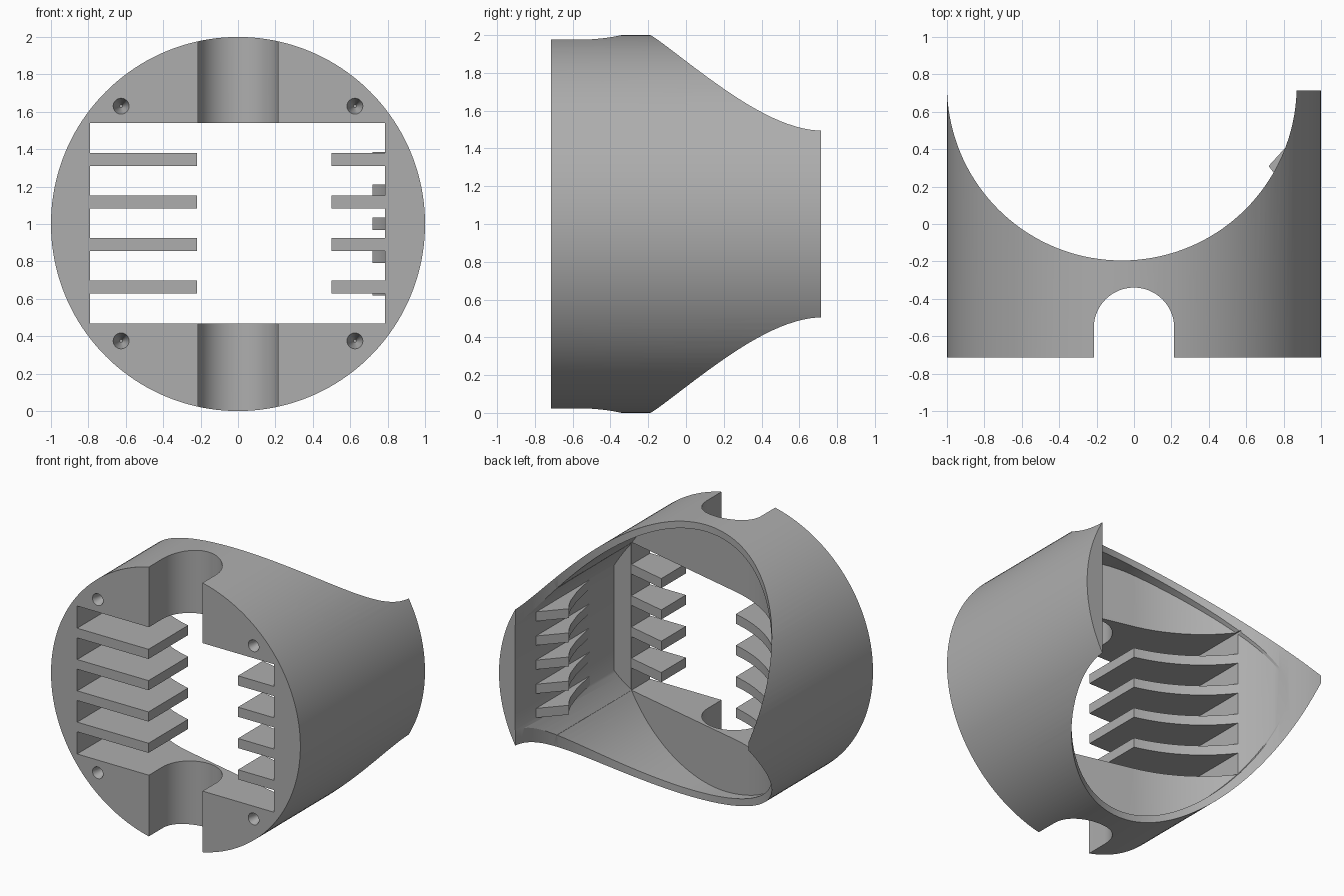
import bpy, bmesh
from math import radians, sin, cos, sqrt

old = bpy.data.objects.get("Cube")
if old:
    bpy.data.objects.remove(old, do_unlink=True)

GREY = (0.42, 0.42, 0.42, 1)
mat = bpy.data.materials.new("plain grey")
mat.use_nodes = True
mat.diffuse_color = GREY
mat.node_tree.nodes["Principled BSDF"].inputs["Base Color"].default_value = GREY


def prism(name, points, z0, z1):
    """Upright prism over an outline in the xy plane."""
    bm = bmesh.new()
    face = bm.faces.new([bm.verts.new((x, y, z0)) for x, y in points])
    top = bmesh.ops.extrude_face_region(bm, geom=[face])["geom"]
    verts = [v for v in top if isinstance(v, bmesh.types.BMVert)]
    bmesh.ops.translate(bm, verts=verts, vec=(0, 0, z1 - z0))
    bmesh.ops.recalc_face_normals(bm, faces=bm.faces)
    mesh = bpy.data.meshes.new(name)
    bm.to_mesh(mesh)
    bm.free()
    mesh.materials.append(mat)
    obj = bpy.data.objects.new(name, mesh)
    bpy.context.collection.objects.link(obj)
    return obj


def box(name, x0, x1, y0, y1, z0, z1):
    return prism(name, [(x0, y0), (x1, y0), (x1, y1), (x0, y1)], z0, z1)


def arc(cx, cy, r, start, end, steps):
    angles = [radians(start + (end - start) * i / steps) for i in range(steps + 1)]
    return [(cx + r * cos(a), cy + r * sin(a)) for a in angles]


def tube(name, r, y0, y1, r2=None, x=0, z=1, sides=128):
    """Cylinder or cone lying along y."""
    bpy.ops.mesh.primitive_cone_add(
        vertices=sides, radius1=r, radius2=r if r2 is None else r2, depth=y1 - y0,
        location=(x, (y0 + y1) / 2, z), rotation=(radians(-90), 0, 0))
    obj = bpy.context.object
    obj.name = name
    bpy.ops.object.transform_apply(location=True, rotation=True, scale=True)
    obj.data.materials.append(mat)
    return obj


def combine(target, tool, operation="DIFFERENCE"):
    mod = target.modifiers.new("cut", "BOOLEAN")
    mod.operation = operation
    mod.solver = "EXACT"
    mod.object = tool
    bpy.context.view_layer.objects.active = target
    bpy.ops.object.modifier_apply(modifier=mod.name)
    bpy.data.objects.remove(tool, do_unlink=True)


FRONT = -0.714

# Round outer housing with its scooped back
housing = tube("housing", 1, FRONT, -FRONT, sides=160)
combine(housing, prism("scoop", arc(-0.065, 0.74, 0.935, 0, 357.5, 143), -0.2, 2.2))

# Hollow inside: curved wall, slanted wall, chamfer and straight side wall
outline = arc(0.03, 0.74, 1.03, 180, 256, 40)
outline += [(0.79, -0.5), (0.87, -0.42), (0.87, 0.9), (-1.0, 0.9)]
hollow = prism("hollow", outline, -0.2, 2.2)
combine(hollow, tube("hollow_limit", 0.95, -0.7, 1.0, sides=160), "INTERSECT")
combine(housing, hollow)

# Front window: open centre and the gaps between the side slats
BOTTOM, TOP, HALF = 0.467, 1.54, 0.79
combine(housing, box("window", -0.218, 0.5, -0.8, 0.4, BOTTOM, TOP))
slats = [(0.628 + 0.227 * i, 0.698 + 0.227 * i) for i in range(4)]
levels = [BOTTOM] + [z for pair in slats for z in pair] + [TOP]
for low, high in zip(levels[::2], levels[1::2]):
    combine(housing, box("gap", -HALF, HALF - 0.003, -0.8, 0.4, low, high))

# Rounded notch running top to bottom at the front
notch = arc(0, -0.555, 0.215, 0, 180, 36) + [(-0.215, -0.9), (0.215, -0.9)]
combine(housing, prism("notch", notch, -0.2, 2.2))

# Screw holes
for x in (-0.625, 0.625):
    for z in (0.375, 1.63):
        combine(housing, tube("screw_hole", 0.043, FRONT - 0.001, FRONT + 0.12, 0.008, x, z, 24))

# Hooked teeth on the inner side wall
tooth = [(0.72, 0.31), (0.75, 0.27), (0.785, 0.2), (0.83, 0.06), (0.87, -0.14),
         (0.89, -0.14), (0.89, 0.48), (0.87, 0.475)]
teeth = [prism("tooth_%d" % (i + 1), tooth, 0.617 + 0.175 * i, 0.685 + 0.175 * i)
         for i in range(5)]

bpy.ops.object.select_all(action="DESELECT")
for obj in [housing] + teeth:
    obj.select_set(True)
bpy.context.view_layer.objects.active = housing
bpy.ops.object.shade_smooth_by_angle(angle=radians(25))
